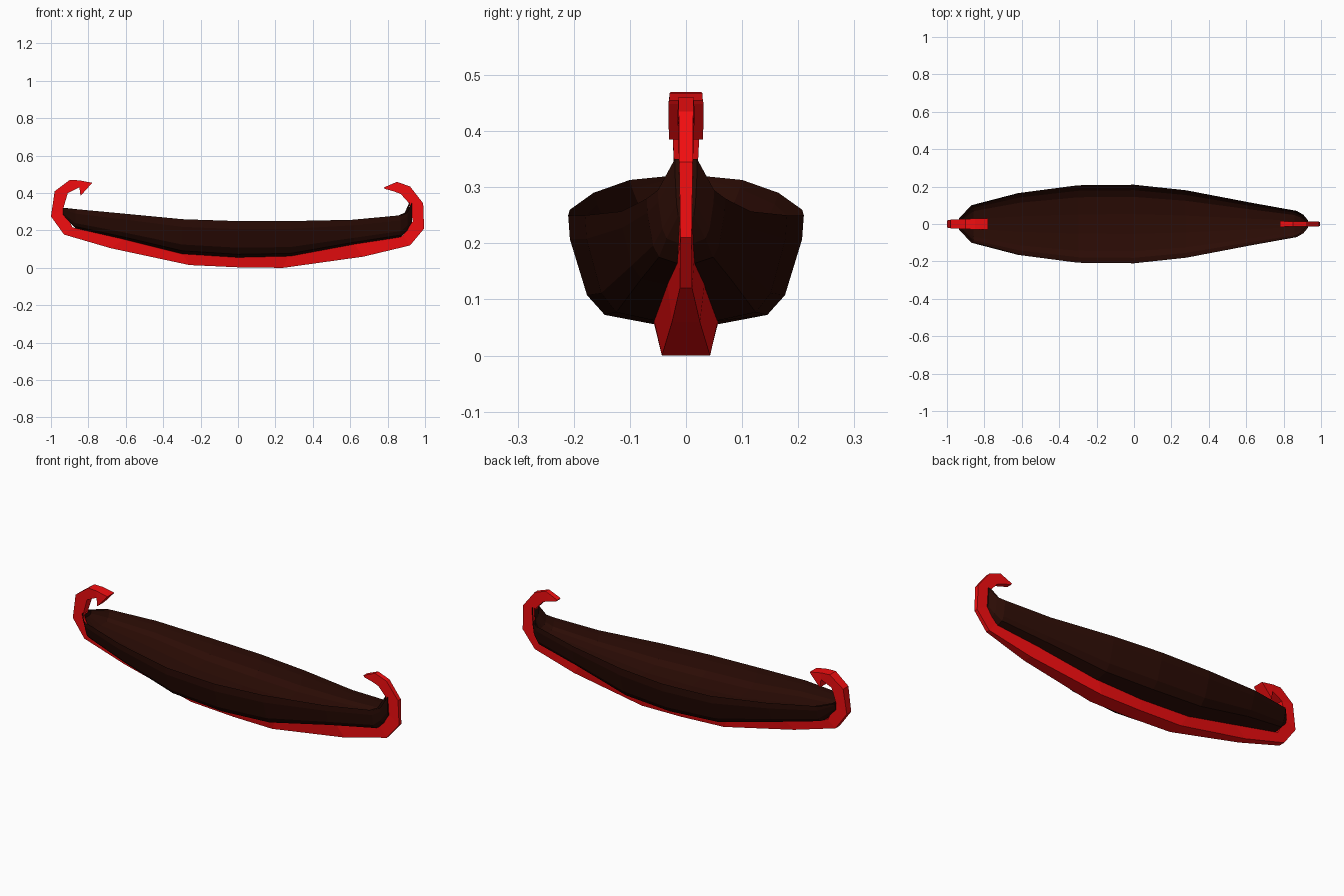
import bpy, bmesh


def material(name, rgb):
    m = bpy.data.materials.new(name)
    m.diffuse_color = (*rgb, 1)
    return m


def loft(name, rings, mat, closed):
    """Skin consecutive rings of points and cap both ends."""
    bm = bmesh.new()
    rows = [[bm.verts.new(p) for p in ring] for ring in rings]
    n = len(rows[0])
    for a, b in zip(rows, rows[1:]):
        for i in range(n if closed else n - 1):
            j = (i + 1) % n
            bm.faces.new((a[i], a[j], b[j], b[i]))
    for row in (rows[0], rows[-1]):
        bm.faces.new(row)
    bmesh.ops.recalc_face_normals(bm, faces=bm.faces)
    mesh = bpy.data.meshes.new(name)
    bm.to_mesh(mesh)
    bm.free()
    mesh.materials.append(mat)
    obj = bpy.data.objects.new(name, mesh)
    bpy.context.collection.objects.link(obj)
    return obj


wood = material("dark_wood", (0.024, 0.0035, 0.0015))
red = material("red_paint", (0.9, 0.004, 0.005))

# Hull stations: x, rim half width, rim height, bottom height
stations = [
    (-0.935, 0.03, 0.32, 0.28), (-0.87, 0.10, 0.313, 0.212),
    (-0.62, 0.165, 0.29, 0.155), (-0.30, 0.207, 0.26, 0.075),
    (0.0, 0.21, 0.25, 0.055), (0.28, 0.18, 0.25, 0.06),
    (0.62, 0.115, 0.257, 0.125), (0.87, 0.07, 0.28, 0.165),
    (0.905, 0.05, 0.295, 0.20), (0.93, 0.02, 0.35, 0.24),
]


def hull_skin(name, section, stretch):
    """Loft a half section (share of width, share of height), mirrored in y."""
    full = section + [(-y, z) for y, z in reversed(section)]
    rings = [[(x * stretch, w * y, lo + (hi - lo) * z) for y, z in full]
             for x, w, hi, lo in stations]
    return loft(name, rings, wood, False)


# Outer hull and the raised inner floor
hull_skin("hull", [(1, 1), (0.985, 0.78), (0.84, 0.27), (0.69, 0.09), (0.25, 0)], 1)
hull_skin("inner_floor", [(1, 1), (0.96, 0.85), (0.86, 0.6), (0.69, 0.48), (0.25, 0.42)], 0.985)

# Keel with curled ends: outer x, z, inner x, z, outer half width, inner half width
keel = [
    (-0.78, 0.455, -0.785, 0.448, 0.03), (-0.85, 0.468, -0.842, 0.385, 0.029),
    (-0.90, 0.47, -0.848, 0.43, 0.027), (-0.98, 0.41, -0.91, 0.40, 0.023),
    (-1.0, 0.275, -0.935, 0.315, 0.019), (-0.93, 0.178, -0.885, 0.216, 0.018),
    (-0.68, 0.105, -0.61, 0.155, 0.024), (-0.26, 0.015, -0.30, 0.082, 0.040),
    (0.0, 0.003, 0.0, 0.058, 0.043), (0.24, 0.0, 0.27, 0.064, 0.043),
    (0.67, 0.06, 0.62, 0.130, 0.025), (0.92, 0.12, 0.88, 0.172, 0.011),
    (0.995, 0.21, 0.935, 0.25, 0.010), (0.99, 0.345, 0.915, 0.345, 0.012),
    (0.92, 0.435, 0.87, 0.395, 0.013), (0.85, 0.46, 0.83, 0.41, 0.014),
    (0.78, 0.43, 0.785, 0.422, 0.015),
]


def keel_ring(ox, oz, ix, iz, w):
    wi = w * 1.33 if oz < 0.2 else w * 1.05
    return [(ox, -w, oz), (ox, w, oz), (ix, wi, iz), (ix, -wi, iz)]


loft("keel_and_curled_posts", [keel_ring(*k) for k in keel], red, True)
